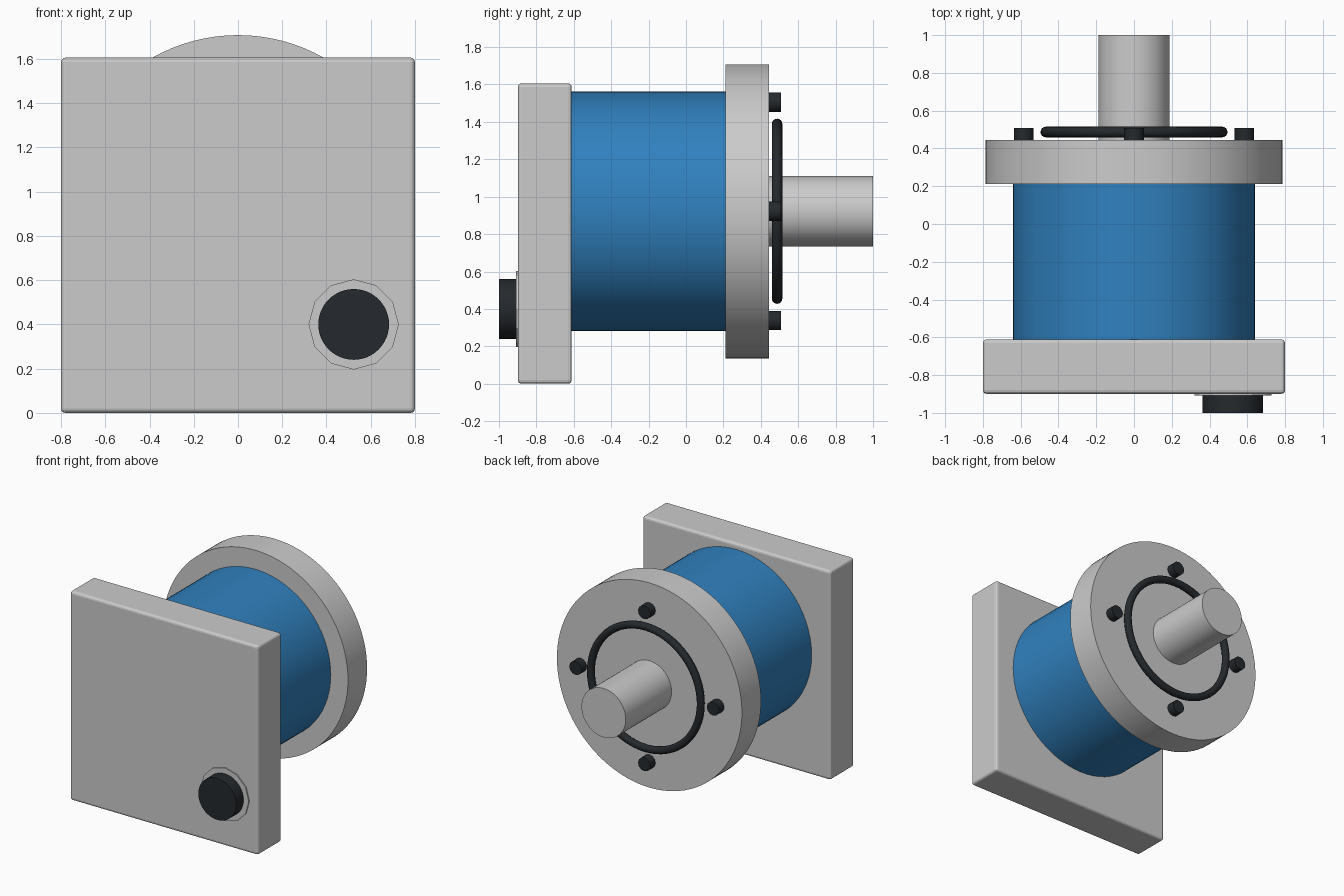
import bpy
from math import pi, radians, cos, sin

if "Cube" in bpy.data.objects:
    bpy.data.objects.remove(bpy.data.objects["Cube"])

AXIS_Z = 0.922  # height of the motor axis


def material(name, rgb):
    m = bpy.data.materials.new(name)
    m.diffuse_color = (*rgb, 1)
    m.use_nodes = True
    m.node_tree.nodes["Principled BSDF"].inputs["Base Color"].default_value = m.diffuse_color
    return m


blue = material("blue_paint", (0.03, 0.22, 0.52))
black = material("black_rubber", (0.018, 0.022, 0.026))


def finish(name, mat=None, bevel=0, segments=2):
    ob = bpy.context.object
    ob.name = name
    if mat:
        ob.data.materials.append(mat)
    if bevel:
        mod = ob.modifiers.new("edge_round", 'BEVEL')
        mod.width, mod.segments = bevel, segments
        mod.limit_method = 'ANGLE'
        mod.angle_limit = radians(40)
    return ob


def disc(name, r, y0, y1, x=0, z=AXIS_Z, sides=64, mat=None, bevel=0, smooth=True):
    """Cylinder running along y from y0 to y1."""
    bpy.ops.mesh.primitive_cylinder_add(vertices=sides, radius=r, depth=y1 - y0,
                                        location=(x, (y0 + y1) / 2, z),
                                        rotation=(pi / 2, 0, 0))
    if smooth:
        bpy.ops.object.shade_smooth_by_angle(angle=radians(35))
    return finish(name, mat, bevel)


# Square rear plate
bpy.ops.mesh.primitive_cube_add(size=1, location=(0, -0.755, 0.803))
bpy.context.object.scale = (1.6, 0.288, 1.606)
bpy.ops.object.transform_apply(location=False, rotation=False, scale=True)
finish("rear_plate", bevel=0.02, segments=3)

# Motor body, flange and shaft
disc("motor_body", 0.64, -0.615, 0.215, mat=blue)
disc("front_flange", 0.786, 0.212, 0.444, sides=96)
disc("output_shaft", 0.188, 0.43, 1.0)

# Sealing ring around the shaft
bpy.ops.mesh.primitive_torus_add(major_radius=0.467, minor_radius=0.028,
                                 major_segments=64, minor_segments=16,
                                 location=(0, 0.487, AXIS_Z), rotation=(pi / 2, 0, 0))
bpy.ops.object.shade_smooth()
finish("seal_ring", black)

# Four flange bolts
for i in range(4):
    a = i * pi / 2
    disc(f"flange_bolt_{i + 1}", 0.052, 0.435, 0.508, x=0.584 * cos(a),
         z=AXIS_Z + 0.584 * sin(a), sides=12, mat=black)

# Cable connector on the rear plate
disc("connector_collar", 0.204, -0.908, -0.88, x=0.523, z=0.4, sides=12, smooth=False)
disc("connector_plug", 0.16, -1.0, -0.89, x=0.523, z=0.4, sides=48, mat=black)
